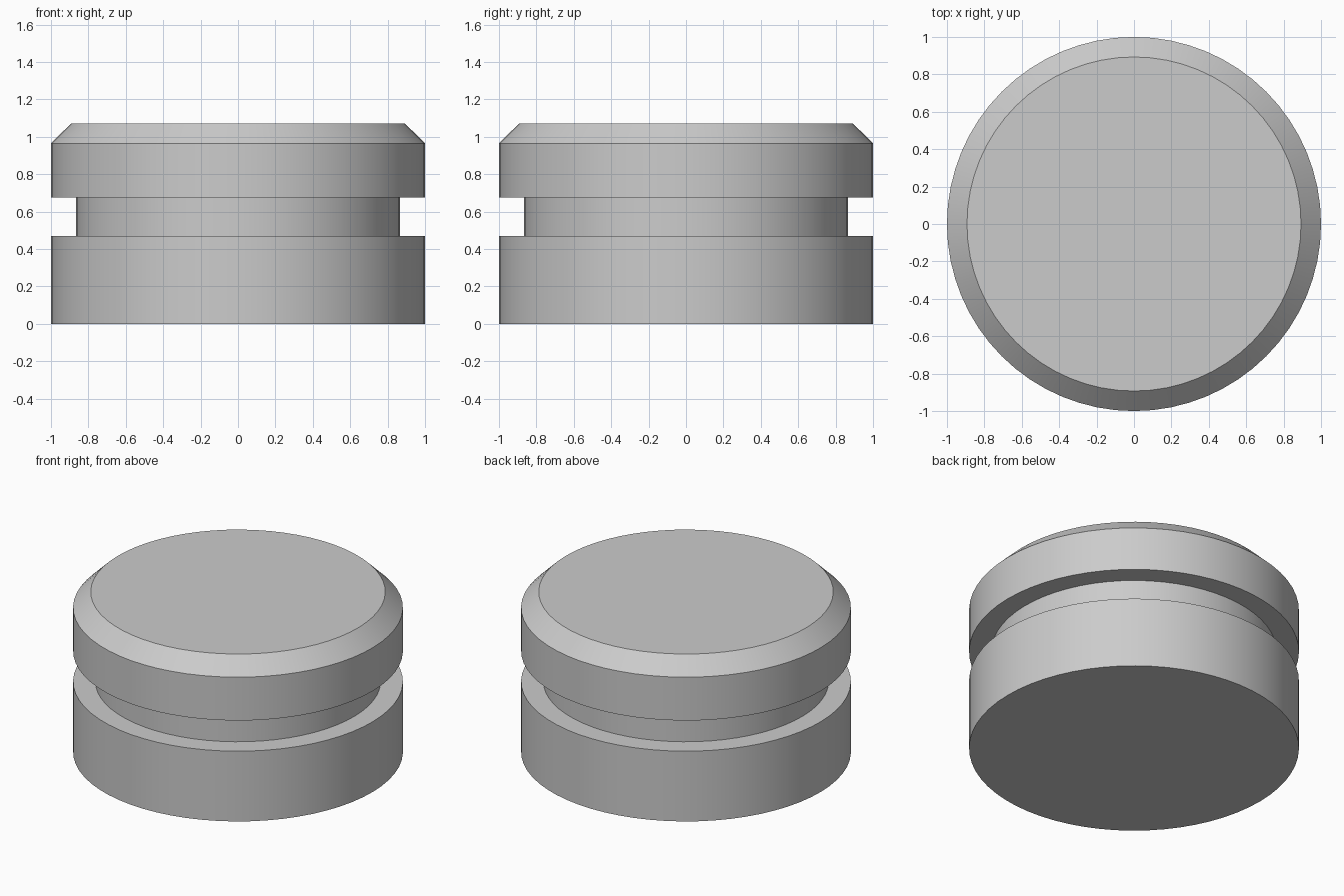
import bpy
import bmesh
from math import radians, tau
from mathutils import Matrix

cube = bpy.data.objects.get("Cube")
if cube:
    bpy.data.objects.remove(cube, do_unlink=True)

SEGMENTS = 64

# Plain grey finish
grey = bpy.data.materials.new("light grey")
grey.use_nodes = True
colour = (0.6, 0.6, 0.6, 1)
grey.diffuse_color = colour
grey.node_tree.nodes["Principled BSDF"].inputs["Base Color"].default_value = colour

# Half profile (radius, height): base, groove, upper band, chamfered rim
profile = [(1, 0), (1, 0.47), (0.865, 0.47), (0.865, 0.675),
           (1, 0.675), (1, 0.965), (0.893, 1.07)]


def turn(name, points):
    """Revolve a half profile about z and cap both ends."""
    bm = bmesh.new()
    rings = []
    for radius, height in points:
        rings.append([bm.verts.new(Matrix.Rotation(tau * i / SEGMENTS, 3, "Z")
                                   @ Matrix.Identity(3).col[0] * radius)
                      for i in range(SEGMENTS)])
        for vert in rings[-1]:
            vert.co.z = height
    for low, high in zip(rings, rings[1:]):
        for i in range(SEGMENTS):
            j = (i + 1) % SEGMENTS
            bm.faces.new((low[i], low[j], high[j], high[i]))
    bm.faces.new(rings[0][::-1])
    bm.faces.new(rings[-1])
    bmesh.ops.recalc_face_normals(bm, faces=bm.faces)
    mesh = bpy.data.meshes.new(name)
    bm.to_mesh(mesh)
    bm.free()
    obj = bpy.data.objects.new(name, mesh)
    bpy.context.collection.objects.link(obj)
    mesh.materials.append(grey)
    return obj


# Grooved round plug
plug = turn("grooved_plug", profile)
bpy.ops.object.select_all(action="DESELECT")
plug.select_set(True)
bpy.context.view_layer.objects.active = plug
bpy.ops.object.shade_smooth_by_angle(angle=radians(30))
